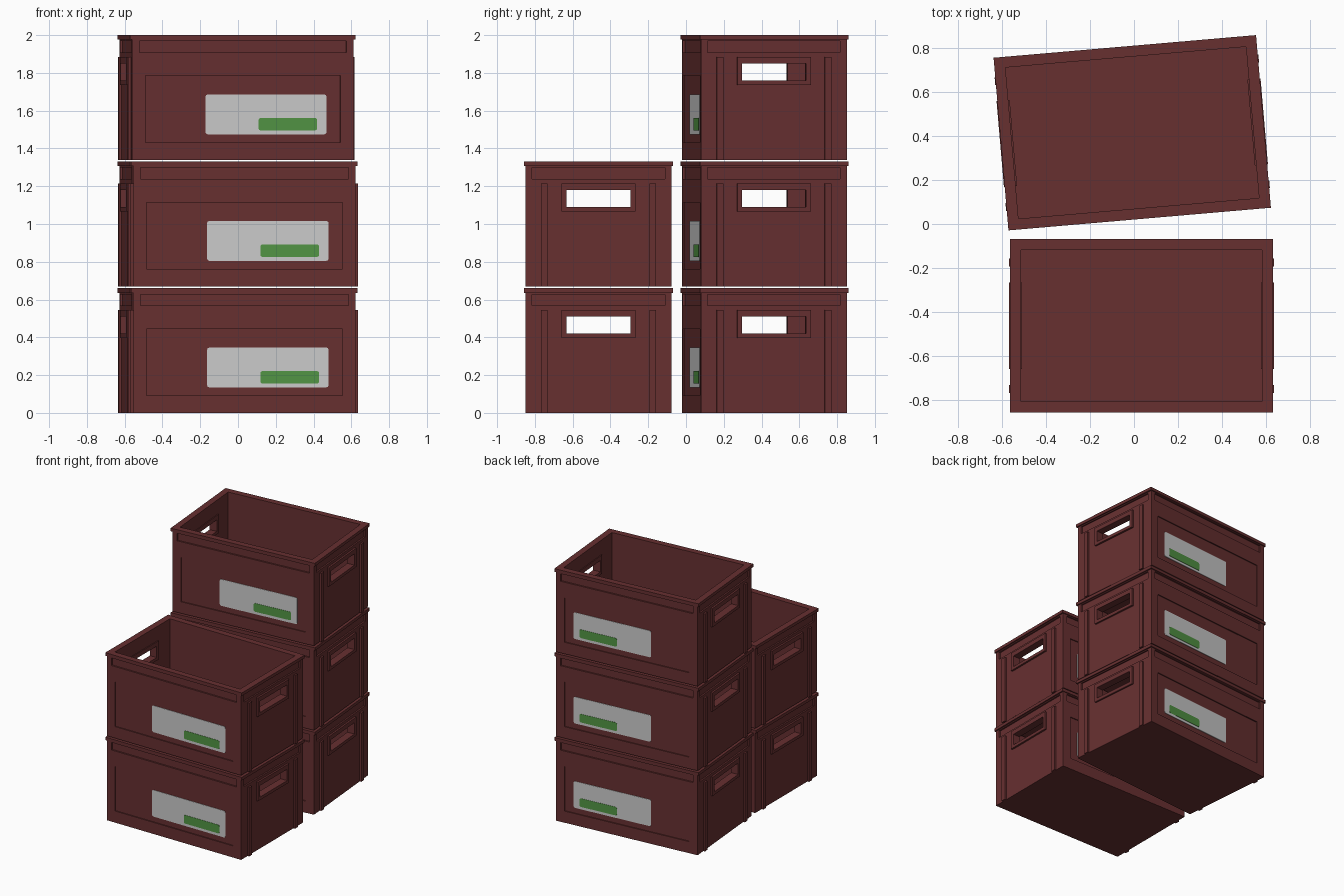
import bpy, bmesh, math
from mathutils import Matrix, Vector

if "Cube" in bpy.data.objects:
    bpy.data.objects.remove(bpy.data.objects["Cube"])

H, PITCH = 0.66, 0.67            # crate height, stacking step
RX, RY = 0.599, 0.394            # rim half sizes
BX, BY = 0.588, 0.387            # wall half sizes
IX, IY = 0.549, 0.345            # inner half sizes


def material(name, rgb):
    m = bpy.data.materials.new(name)
    m.diffuse_color = (*rgb, 1)
    m.use_nodes = True
    m.node_tree.nodes["Principled BSDF"].inputs["Base Color"].default_value = m.diffuse_color
    return m


RED = material("dark_red_plastic", (0.135, 0.029, 0.030))
GREY = material("label_grey", (0.60, 0.60, 0.60))
GREEN = material("label_green", (0.085, 0.30, 0.058))


def add_box(bm, lo, hi):
    lo, hi = Vector(lo), Vector(hi)
    mat = Matrix.Translation((lo + hi) / 2) @ Matrix.Diagonal((*(hi - lo), 1))
    return bmesh.ops.create_cube(bm, size=1, matrix=mat)["verts"]


def mesh_from(name, bm, mat):
    me = bpy.data.meshes.new(name)
    bm.to_mesh(me)
    bm.free()
    me.materials.append(mat)
    return me


def boxes(name, specs, mat):
    bm = bmesh.new()
    for lo, hi in specs:
        add_box(bm, lo, hi)
    return mesh_from(name, bm, mat)


def place(name, me):
    ob = bpy.data.objects.new(name, me)
    bpy.context.collection.objects.link(ob)
    return ob


def cut(ob, specs):
    """Subtract a set of disjoint boxes from an object."""
    cutter = place("cutter", boxes("cutter", specs, RED))
    cutter.hide_render = True
    mod = ob.modifiers.new("cut", 'BOOLEAN')
    mod.operation, mod.solver, mod.object = 'DIFFERENCE', 'EXACT', cutter
    dg = bpy.context.evaluated_depsgraph_get()
    me = bpy.data.meshes.new_from_object(ob.evaluated_get(dg))
    ob.modifiers.clear()
    ob.data = me
    bpy.data.objects.remove(cutter)


def side_y(x, z0, z1, d):
    """Recess boxes in the front and back walls."""
    return [((-x, s * BY - d, z0), (x, s * BY + d, z1)) for s in (-1, 1)]


def side_x(y, z0, z1, d, x=BX):
    """Boxes centred on the plane of both end walls."""
    return [((s * x - d, -y, z0), (s * x + d, y, z1)) for s in (-1, 1)]


# Hollow body with recessed panels and bands
body = place("body", boxes("body", [((-BX, -BY, 0), (BX, BY, 0.645))], RED))
cut(body, [((-IX, -IY, 0.03), (IX, IY, 1))])
cut(body, side_y(0.518, 0.092, 0.445, 0.008) + side_y(0.55, 0.568, 0.628, 0.012)
    + side_x(0.352, 0.568, 0.628, 0.012))
cut(body, side_x(0.172, 0.418, 0.512, 0.12))
body_mesh = body.data
bpy.data.objects.remove(body)

# Rim around the top edge
rim = place("rim", boxes("rim", [((-RX, -RY, 0.636), (RX, RY, H))], RED))
cut(rim, [((-IX, -IY, 0.5), (IX, IY, 1))])
rim_mesh = rim.data
bpy.data.objects.remove(rim)

# Handle sleeves through the end walls
sleeve = place("sleeve", boxes("sleeve", side_x(0.196, 0.396, 0.545, 0.03, 0.5725), RED))
cut(sleeve, side_x(0.17, 0.42, 0.51, 0.1))
sleeve_mesh = sleeve.data
bpy.data.objects.remove(sleeve)

# Vertical ribs on the end walls
rib_mesh = boxes("ribs", [((sx * 0.59 - 0.012, sy * 0.287 - 0.018, 0),
                           (sx * 0.59 + 0.012, sy * 0.287 + 0.018, 0.545))
                          for sx in (-1, 1) for sy in (-1, 1)], RED)


def plates(name, x0, x1, z0, z1, thick, mat):
    """Round-cornered plates inside the front and back panels."""
    bm = bmesh.new()
    y = BY - 0.008
    for s in (-1, 1):
        verts = add_box(bm, (x0, min(s * y, s * (y + thick)), z0),
                        (x1, max(s * y, s * (y + thick)), z1))
        edges = {e for v in verts for e in v.link_edges
                 if abs(e.verts[0].co.y - e.verts[1].co.y) > thick / 2}
        bmesh.ops.bevel(bm, geom=list(edges), offset=0.012, segments=2,
                        profile=0.5, affect='EDGES')
    return mesh_from(name, bm, mat)


label_mesh = plates("labels", -0.198, 0.446, 0.135, 0.346, 0.003, GREY)
stripe_mesh = plates("label_stripes", 0.084, 0.396, 0.155, 0.222, 0.005, GREEN)

PARTS = {"crate_body": body_mesh, "crate_rim": rim_mesh, "handle_sleeves": sleeve_mesh,
         "end_ribs": rib_mesh, "labels": label_mesh, "label_stripes": stripe_mesh}

# Two stacks: straight front stack of two, slightly turned back stack of three
for stack, x, y, turn, count in (("front", 0.034, -0.463, 0, 2),
                                 ("back", -0.008, 0.415, 4.93, 3)):
    for i in range(count):
        for part, me in PARTS.items():
            ob = place(f"{stack}_{part}_{i + 1}", me)
            ob.location = (x, y, i * PITCH)
            ob.rotation_euler.z = math.radians(turn)
